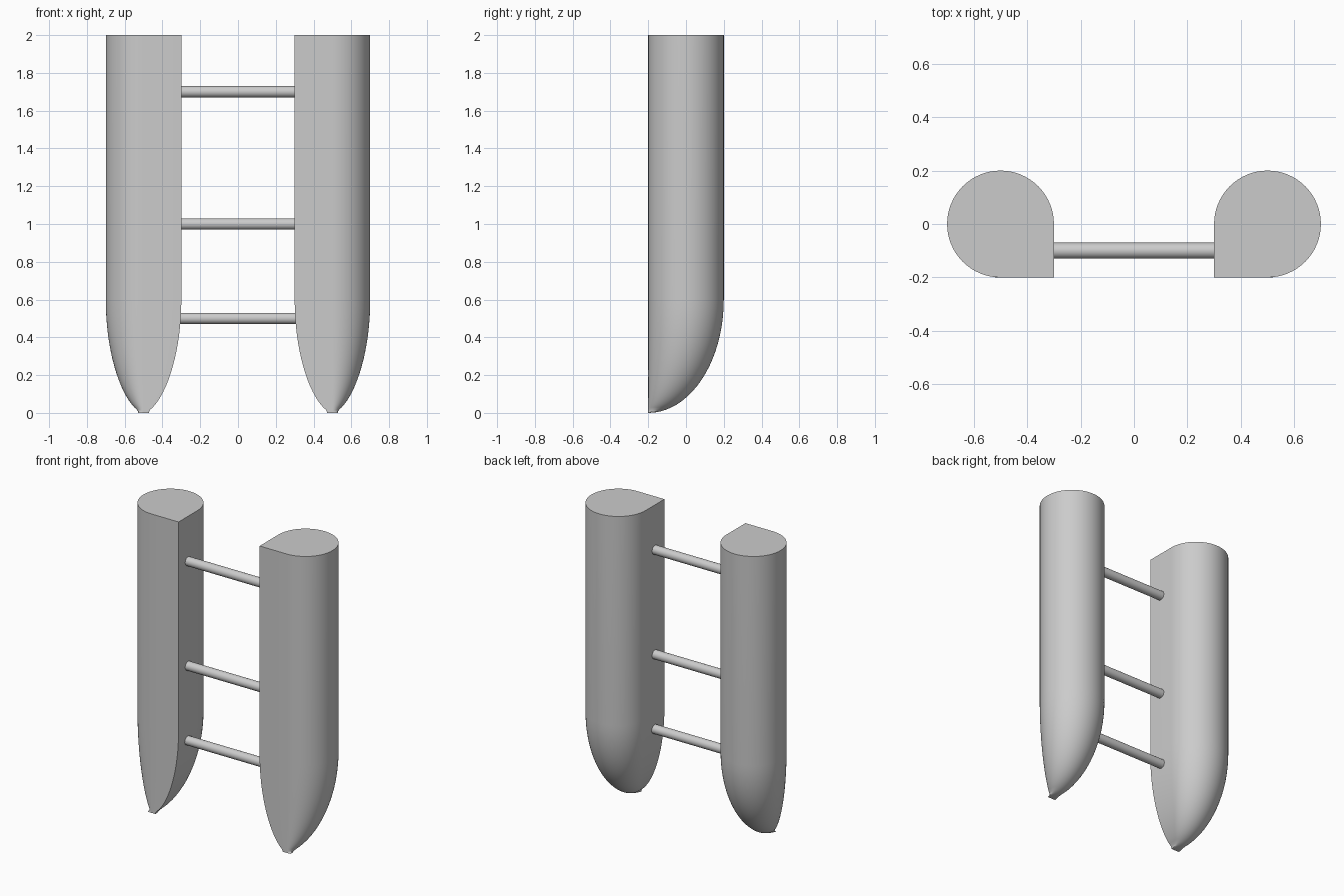
import bpy, bmesh, math

if "Cube" in bpy.data.objects:
    bpy.data.objects.remove(bpy.data.objects["Cube"])

grey = bpy.data.materials.new("light grey")
grey.diffuse_color = (0.6, 0.6, 0.6, 1)
grey.use_nodes = True
grey.node_tree.nodes["Principled BSDF"].inputs["Base Color"].default_value = grey.diffuse_color


def finish(ob, angle):
    ob.data.materials.append(grey)
    bpy.ops.object.select_all(action='DESELECT')
    ob.select_set(True)
    bpy.context.view_layer.objects.active = ob
    bpy.ops.object.shade_smooth_by_angle(angle=math.radians(angle))


# Hull cross-section: a round with one square corner at the inner front
R, BOW, STEPS = 0.2, 0.6, 48
section = [(-R, -R)]
for i in range(STEPS + 1):
    a = math.radians(-90 + 270 * i / STEPS)
    section.append((R * math.cos(a), R * math.sin(a)))

# Levels crowd towards the tip, where the hull tapers to its front face
levels = [BOW * (1 - math.cos(math.pi / 2 * i / 20)) for i in range(21)] + [2.0]


def hull(name, side):
    bm = bmesh.new()
    rings = []
    for z in levels:
        t = max(0.0, 1 - z / BOW) if z < BOW else 0.0
        full = 1 - t * t
        sx = max(0.15, full ** 0.6)
        sy = max(0.01, full ** 0.5)
        rings.append([bm.verts.new((side * (0.5 + x * sx), -R + (y + R) * sy, z))
                      for x, y in section])
    n = len(section)
    for low, high in zip(rings, rings[1:]):
        for i in range(n):
            j = (i + 1) % n
            bm.faces.new((low[i], low[j], high[j], high[i]))
    bm.faces.new(rings[0])
    bm.faces.new(rings[-1])
    bmesh.ops.recalc_face_normals(bm, faces=bm.faces)
    me = bpy.data.meshes.new(name)
    bm.to_mesh(me)
    bm.free()
    ob = bpy.data.objects.new(name, me)
    bpy.context.collection.objects.link(ob)
    finish(ob, 35)


hull("right_hull", 1)
hull("left_hull", -1)

# Round crossbars joining the hulls
for name, z in (("lower", 0.5), ("middle", 1.0), ("upper", 1.7)):
    bpy.ops.mesh.primitive_cylinder_add(vertices=32, radius=0.03, depth=0.61,
                                        location=(0, -0.1, z),
                                        rotation=(0, math.pi / 2, 0))
    bar = bpy.context.object
    bar.name = name + "_crossbar"
    finish(bar, 35)
